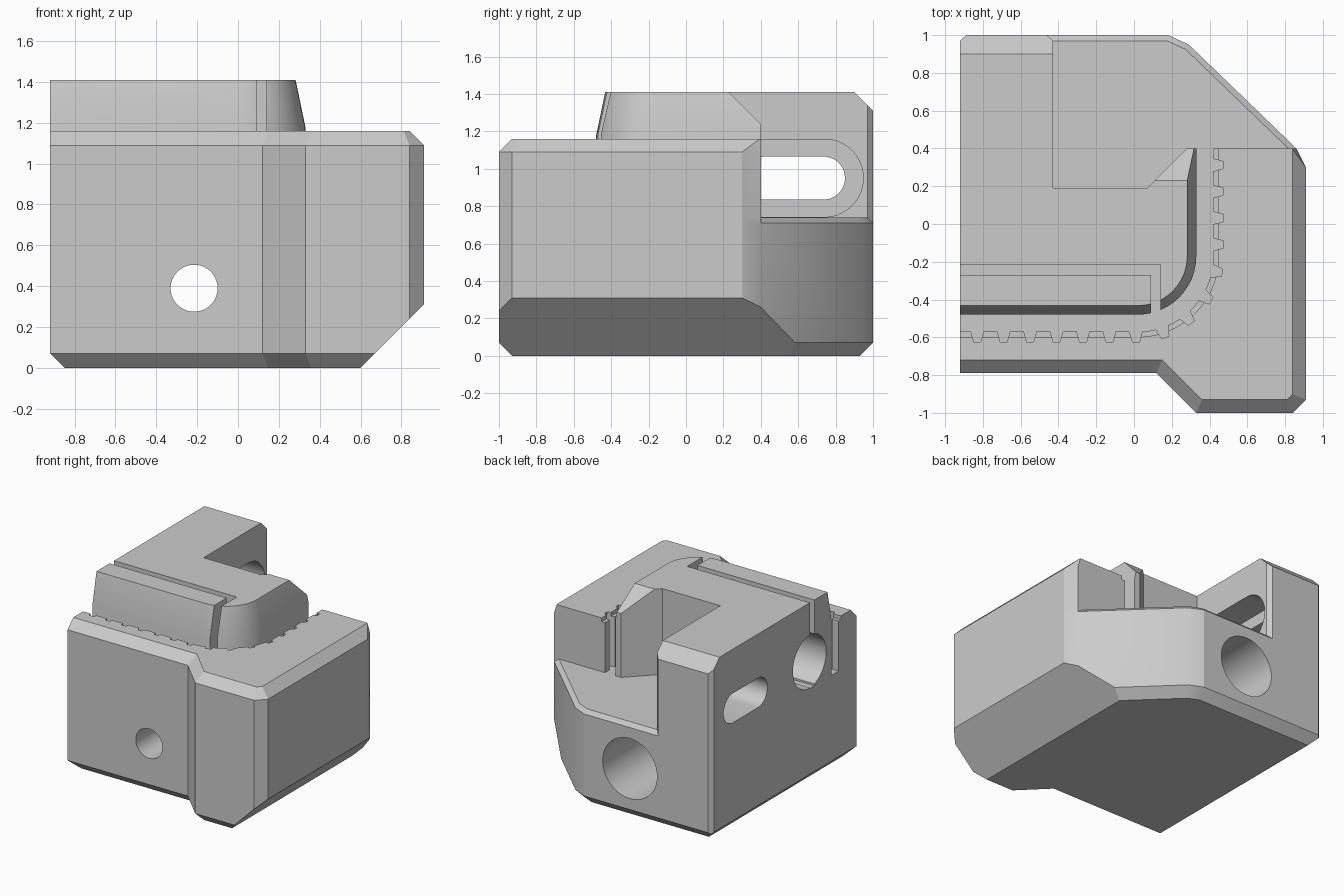
import bpy, bmesh
from math import cos, sin, pi
from mathutils import Vector

if "Cube" in bpy.data.objects:
    bpy.data.objects.remove(bpy.data.objects["Cube"])


def inset_ring(pts, insets):
    """Offset each edge of a counter-clockwise outline inward by its own amount."""
    n, out = len(pts), []
    line = []
    for i in range(n):
        a, b = Vector(pts[i]), Vector(pts[(i + 1) % n])
        d = (b - a).normalized()
        nrm = Vector((-d.y, d.x))
        line.append((nrm, nrm.dot(a) + insets.get(i, 0)))
    for i in range(n):
        (p, c), (q, e) = line[i - 1], line[i]
        det = p.x * q.y - p.y * q.x
        if insets.get(i, 0) == 0 and insets.get((i - 1) % n, 0) == 0:
            out.append(tuple(pts[i]))
        elif abs(det) < 1e-4:
            out.append(tuple(Vector(pts[i]) + q * insets.get(i, 0)))
        else:
            out.append(((c * q.y - e * p.y) / det, (p.x * e - q.x * c) / det))
    return out


def loft(name, pts, levels, planes=()):
    """Stack outline rings (z, insets), then trim with planes (point, normal)."""
    bm = bmesh.new()
    rings = [[bm.verts.new((x, y, z)) for x, y in inset_ring(pts, ins)] for z, ins in levels]
    n = len(pts)
    for r, s in zip(rings, rings[1:]):
        for i in range(n):
            j = (i + 1) % n
            bm.faces.new((r[i], r[j], s[j], s[i]))
    bm.faces.new(rings[0][::-1])
    bm.faces.new(rings[-1])
    for co, no in planes:
        geom = bm.verts[:] + bm.edges[:] + bm.faces[:]
        res = bmesh.ops.bisect_plane(bm, geom=geom, dist=1e-5, plane_co=co, plane_no=no, clear_outer=True)
        cut = [e for e in res['geom_cut'] if isinstance(e, bmesh.types.BMEdge) and e.is_boundary]
        bmesh.ops.holes_fill(bm, edges=cut, sides=0)
    bmesh.ops.recalc_face_normals(bm, faces=bm.faces[:])
    me = bpy.data.meshes.new(name)
    bm.to_mesh(me)
    bm.free()
    ob = bpy.data.objects.new(name, me)
    bpy.context.collection.objects.link(ob)
    return ob


def box(x0, x1, y0, y1, z0, z1):
    return loft("cutter", [(x0, y0), (x1, y0), (x1, y1), (x0, y1)], [(z0, {}), (z1, {})])


def rod(axis, r, lo, hi, c, stretch=0.0):
    """Round (or slotted) cutter along x or y; c = centre of the section."""
    pts = []
    for k in range(48):
        a = 2 * pi * (k + 0.5) / 48
        pts.append((r * cos(a) + (stretch if cos(a) > 0 else -stretch), r * sin(a)))
    ob = loft("cutter", pts, [(lo, {}), (hi, {})])
    for v in ob.data.vertices:
        u, w, t = v.co
        v.co = (t, c[0] + u, c[1] + w) if axis == 'x' else (c[0] - u, t, c[1] + w)
    return ob


def cut(ob, *cutters):
    for c in cutters:
        c.hide_render = True
        m = ob.modifiers.new("cut", 'BOOLEAN')
        m.operation, m.solver, m.object = 'DIFFERENCE', 'EXACT', c
        bpy.context.view_layer.objects.active = ob
        bpy.ops.object.modifier_apply(modifier=m.name)
        bpy.data.objects.remove(c)


CX, CY = 0.02, -0.17        # centre of the belt's corner bend


def belt_point(s, d):
    """Point at distance s along the belt path, d outward of the toothed face."""
    r, straight, bend = 0.40, CX + 0.92, 0.40 * pi / 2
    if s < straight:
        return (-0.92 + s, CY - r - d)
    if s < straight + bend:
        a = -pi / 2 + (s - straight) / r
        return (CX + (r + d) * cos(a), CY + (r + d) * sin(a))
    return (CX + r + d, CY + s - straight - bend)


LENGTH = 0.94 + 0.2 * pi + 0.57

# base block with bevelled foot, large side chamfer and rear shelf
base_outline = [(-0.92, -0.79), (0.12, -0.79), (0.33, -1), (0.84, -1), (0.91, -0.93),
                (0.91, 0.30), (0.86, 0.40), (0.29, 0.95), (0.18, 1), (-0.92, 1)]
foot = {i: 0.07 for i in range(10)}
rear = {6: 0.03, 7: 0.03, 8: 0.03}
base = loft("base", base_outline, [(0, foot), (0.07, {}), (0.71, {}), (0.74, rear)],
            [((0.60, 0, 0), (1, 0, -1)), ((-0.89, 1, 0), (-1, 1, 0))])
cut(base, rod('y', 0.115, -2, 2, (-0.215, 0.39)), rod('y', 0.235, 0.1, 2, (-0.215, 0.39)))

# outer belt wall with toothed inner face
groove = [belt_point(0, 0)]
for k in range(15):
    s = 0.09 + 0.14 * k
    if s + 0.035 < LENGTH:
        groove += [belt_point(s + o, d) for o, d in
                   ((-0.033, 0), (-0.018, 0.055), (0.018, 0.055), (0.033, 0))]
        if s + 0.07 < LENGTH:
            groove.append(belt_point(s + 0.07, 0))
groove.append((0.42, 0.40))
wall_outline = base_outline[:7] + groove[::-1]
edge = {0: 0.07, 1: 0.07, 2: 0.07, 3: 0.07, 4: 0.07, 5: 0.02}
wall = loft("belt_wall", wall_outline, [(0.71, {}), (1.09, {}), (1.16, edge)])
lead = [belt_point(LENGTH * k / 60, 0.028) for k in range(61)]
cut(wall, loft("cutter", [(-1.2, -0.598)] + lead + [(0.448, 0.6), (-1.2, 0.6)],
               [(1.13, {}), (1.3, {})]))

# inner core the belt wraps round, tapered at the top
arc = [(CX + 0.31 * cos(a), CY + 0.31 * sin(a))
       for a in (-pi / 2 + pi / 2 * k / 12 for k in range(13))]
core_outline = [(-0.92, -0.48)] + arc + [(0.33, 0.40), (0.28, 0.40), (0.07, 0.19), (-0.92, 0.19)]
taper = {i: 0.048 for i in range(14)}
core = loft("belt_core", core_outline, [(0.72, {}), (1.18, {}), (1.41, taper)],
            [((0, 0.23, 1.41), (0, 1, 1))])
cut(core, rod('x', 0.205, -2, 0.14, (-0.21, 0.95)),
    box(-2, 0.14, -0.27, -0.215, 0.6, 2), box(0.09, 0.14, -1, -0.22, 0.6, 2))

# rear mounting block with counterbored slot
block = loft("mount_block", [(-0.92, 0.19), (-0.43, 0.19), (-0.43, 0.97), (-0.46, 1),
                             (-0.89, 1), (-0.92, 0.97)],
             [(0.71, {}), (1.41, {})], [((0, 0.90, 1.41), (0, 1, 1))])
cut(block, rod('x', 0.115, -2, 1, (0.58, 0.95), 0.155),
    rod('x', 0.208, -0.65, 1, (0.575, 0.95), 0.165))

# smooth the curved surfaces, keep edges sharp
for ob in (base, wall, core, block):
    bpy.ops.object.select_all(action='DESELECT')
    ob.select_set(True)
    bpy.context.view_layer.objects.active = ob
    bpy.ops.object.shade_smooth_by_angle(angle=0.35)
